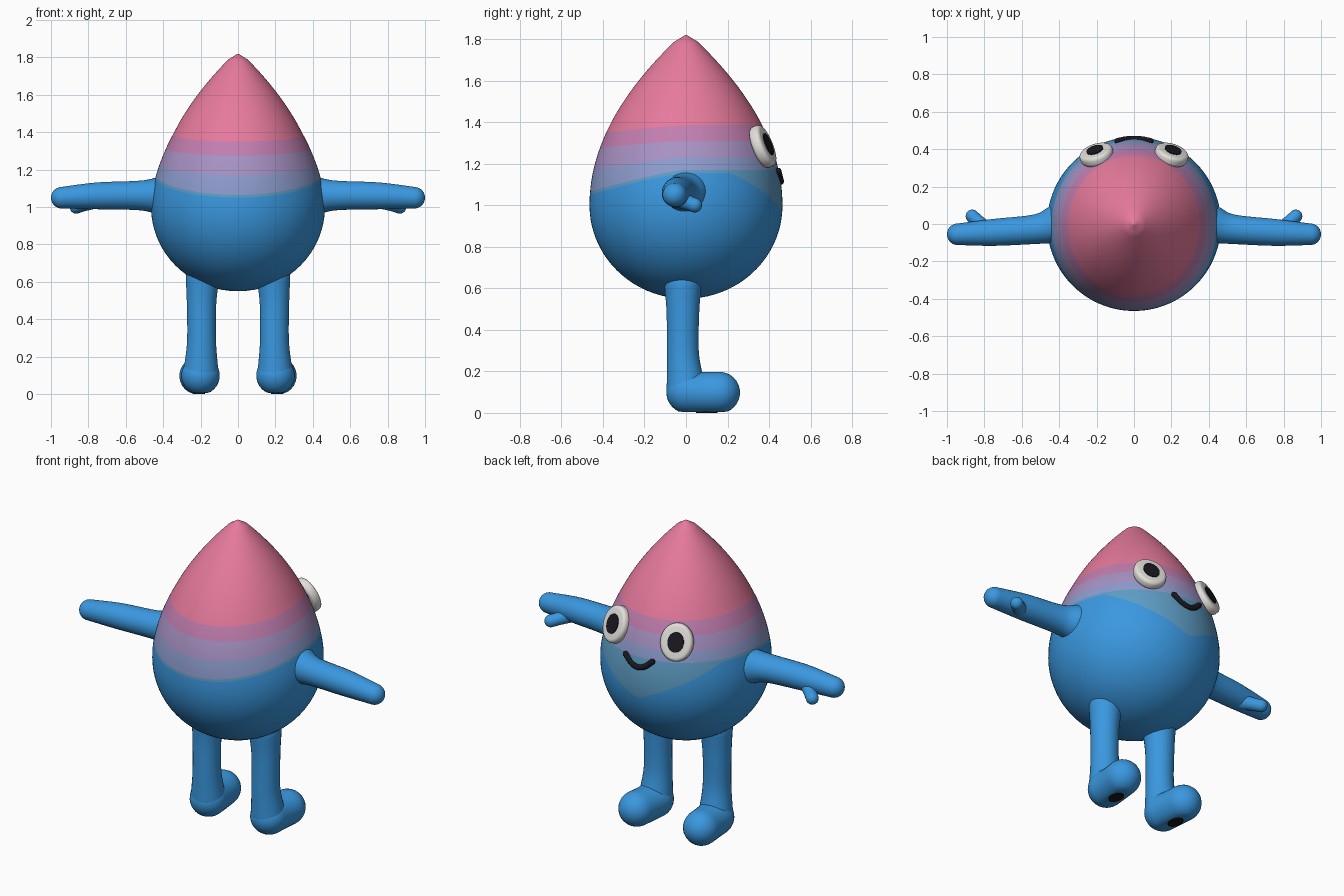
import bpy, bmesh, math
from mathutils import Vector, Matrix

cube = bpy.data.objects.get("Cube")
if cube:
    bpy.data.objects.remove(cube, do_unlink=True)


def material(name, *rgb):
    lin = [((c / 255 + 0.055) / 1.055) ** 2.4 for c in rgb] + [1.0]
    m = bpy.data.materials.new(name)
    m.use_nodes = True
    m.diffuse_color = lin
    bsdf = m.node_tree.nodes["Principled BSDF"]
    bsdf.inputs["Base Color"].default_value = lin
    bsdf.inputs["Roughness"].default_value = 0.6
    return m


blue = material("blue", 58, 152, 224)
steel = material("steel_blue", 94, 158, 198)
periwinkle = material("periwinkle", 142, 156, 206)
lavender = material("lavender", 168, 146, 196)
mauve = material("mauve", 194, 126, 176)
pink = material("pink", 230, 122, 156)
white = material("eye_white", 226, 223, 218)
black = material("black", 24, 24, 32)


def finish(name, bm, mats, angle=60):
    bmesh.ops.recalc_face_normals(bm, faces=bm.faces)
    me = bpy.data.meshes.new(name)
    bm.to_mesh(me)
    bm.free()
    for m in mats:
        me.materials.append(m)
    ob = bpy.data.objects.new(name, me)
    bpy.context.collection.objects.link(ob)
    bpy.ops.object.select_all(action='DESELECT')
    ob.select_set(True)
    bpy.context.view_layer.objects.active = ob
    bpy.ops.object.shade_smooth_by_angle(angle=math.radians(angle))
    return ob


def loft(bm, rings, start, end, index=lambda row: 0):
    """Skin rings of points and close both ends with a point."""
    rows = [[bm.verts.new(p) for p in ring] for ring in rings]
    a, b = bm.verts.new(start), bm.verts.new(end)
    n = len(rows[0])
    for i in range(n):
        j = (i + 1) % n
        bm.faces.new((a, rows[0][j], rows[0][i])).material_index = index(0)
        bm.faces.new((b, rows[-1][i], rows[-1][j])).material_index = index(len(rows))
        for k in range(len(rows) - 1):
            f = bm.faces.new((rows[k][i], rows[k][j], rows[k + 1][j], rows[k + 1][i]))
            f.material_index = index(k + 1)


def tube(name, points, mat, side=1, steps=8, sides=28, floor=None):
    """Round-ended limb through (x, y, z, radius) points."""
    pts = [Vector((p[0] * side, *p[1:])) for p in points]
    pts = [2 * pts[0] - pts[1]] + pts + [2 * pts[-1] - pts[-2]]
    path = []
    for a, b, c, d in zip(pts, pts[1:], pts[2:], pts[3:]):
        for k in range(steps):
            t = k / steps
            path.append(0.5 * (2 * b + (c - a) * t + (2 * a - 5 * b + 4 * c - d) * t * t
                               + (3 * b - a - 3 * c + d) * t ** 3))
    path.append(pts[-2])
    pos = [p.xyz for p in path]
    rad = [p.w for p in path]
    tan = [(pos[min(i + 1, len(pos) - 1)] - pos[max(i - 1, 0)]).normalized() for i in range(len(pos))]
    bend = [k * math.pi / 16 for k in range(1, 8)]
    secs = [(pos[0] - tan[0] * rad[0] * math.sin(e), rad[0] * math.cos(e), tan[0]) for e in reversed(bend)]
    secs += list(zip(pos, rad, tan))
    secs += [(pos[-1] + tan[-1] * rad[-1] * math.sin(e), rad[-1] * math.cos(e), tan[-1]) for e in bend]
    u = tan[0].orthogonal().normalized()
    v = tan[0].cross(u)
    rings = []
    for p, r, t in secs:
        q = tan[0].rotation_difference(t)
        rings.append([p + q @ (u * math.cos(w) + v * math.sin(w)) * r
                      for w in (2 * math.pi * i / sides for i in range(sides))])
    bm = bmesh.new()
    loft(bm, rings, pos[0] - tan[0] * rad[0], pos[-1] + tan[-1] * rad[-1])
    if floor is not None:
        for vert in bm.verts:
            vert.co.z = max(vert.co.z, floor)
    return finish(name, bm, [mat])


def disc(name, matrix, size, depth, mat, bevel=0.0):
    """Oval button, thin along its local z."""
    bm = bmesh.new()
    bmesh.ops.create_cone(bm, cap_ends=True, segments=40, radius1=1, radius2=1, depth=1)
    bmesh.ops.scale(bm, vec=(size[0], size[1], depth), verts=bm.verts)
    if bevel:
        rims = [e for e in bm.edges if abs(e.verts[0].co.z - e.verts[1].co.z) < 1e-5]
        bmesh.ops.bevel(bm, geom=rims, offset=bevel, segments=4, profile=0.5, affect='EDGES')
    bm.transform(matrix)
    return finish(name, bm, [mat], 40)


# Teardrop body with wavy colour bands
BOTTOM, MIDDLE, TOP, WIDE = 0.55, 1.0, 1.82, 0.465


def radius(z):
    if z < MIDDLE:
        return WIDE * math.sqrt(max(0, 1 - ((MIDDLE - z) / (MIDDLE - BOTTOM)) ** 2))
    taper = 1 - ((z - MIDDLE) / 0.84) ** 2
    return WIDE * taper * math.sqrt(max(0, min(1, (TOP - z) / 0.03)))


def levels(w):
    s = math.sin(w)
    back = max(0, -s) ** 1.3
    off_front = math.acos(max(-1, min(1, s)))
    top = 1.17 - 0.105 * back
    low = min(top - 0.015, 0.93 + 0.21 * off_front)
    return [BOTTOM, low, top, 1.23 - 0.06 * back, 1.31 - 0.035 * back,
            1.385 - 0.035 * back, TOP]


ROWS = [24, 6, 4, 4, 4, 26]
SEGS = 96
band_of = [b for b, n in enumerate(ROWS) for _ in range(n)]
angles = [2 * math.pi * (i + 0.5) / SEGS for i in range(SEGS)]
rings = []
for b, n in enumerate(ROWS):
    for k in range(n):
        if b == 0 and k == 0:
            continue
        t = k / n
        if b == 0:
            t = t * t * (2 - t)
        elif b == 5:
            t = 1 - (1 - t) ** 1.6
        ring = []
        for w in angles:
            lv = levels(w)
            z = lv[b] + (lv[b + 1] - lv[b]) * t
            r = radius(z)
            slim = 1 - 0.05 * max(0, min(1, (z - 1.05) / 0.35))
            ring.append((r * math.cos(w) * slim, r * math.sin(w), z))
        rings.append(ring)
bm = bmesh.new()
loft(bm, rings, (0, 0, BOTTOM), (0, 0, TOP), lambda row: band_of[min(row, len(band_of) - 1)])
finish("body", bm, [blue, steel, periwinkle, lavender, mauve, pink])

# Limbs, feet and eyes on both sides
for side, label in ((1, "left"), (-1, "right")):
    tube(label + "_arm", [(0.41, 0, 1.06, 0.105), (0.52, -0.027, 1.062, 0.08),
                          (0.75, -0.045, 1.06, 0.072), (0.942, -0.055, 1.05, 0.058)], blue, side)
    tube(label + "_thumb", [(0.79, -0.03, 1.03, 0.045), (0.83, 0.01, 1.012, 0.036),
                            (0.865, 0.042, 1.0, 0.035)], blue, side)
    tube(label + "_leg", [(0.19, -0.015, 0.62, 0.09), (0.195, -0.015, 0.48, 0.079),
                          (0.195, -0.015, 0.28, 0.078), (0.198, 0, 0.12, 0.094)], blue, side)
    tube(label + "_foot", [(0.2, 0.008, 0.1, 0.103), (0.206, 0.08, 0.097, 0.1),
                           (0.214, 0.16, 0.098, 0.1)], blue, side, floor=0.005)
    disc(label + "_sole_spot", Matrix.Translation((0.21 * side, 0.1, 0.004)),
         (0.034, 0.052), 0.008, black)

    normal = Vector((0.3 * side, 0.88, 0.37)).normalized()
    across = Vector((0, 0, 1)).cross(normal).normalized()
    up = normal.cross(across)
    frame = Matrix((across, up, normal)).transposed().to_4x4()
    center = Vector((0.2 * side, 0.37, 1.283))
    disc(label + "_eye", Matrix.Translation(center) @ frame, (0.092, 0.106), 0.056, white, 0.02)
    disc(label + "_pupil", Matrix.Translation(center + normal * 0.029) @ frame,
         (0.046, 0.056), 0.008, black)

# Smile
tube("mouth", [(-0.088, 0.442, 1.165), (-0.05, 0.452, 1.127), (0, 0.456, 1.114),
               (0.05, 0.452, 1.127), (0.088, 0.442, 1.165)] and
     [(x, 0.456 - 1.6 * x * x, 1.114 + 6.5 * x * x, 0.016) for x in (-0.088, -0.045, 0, 0.045, 0.088)],
     black, sides=16)
